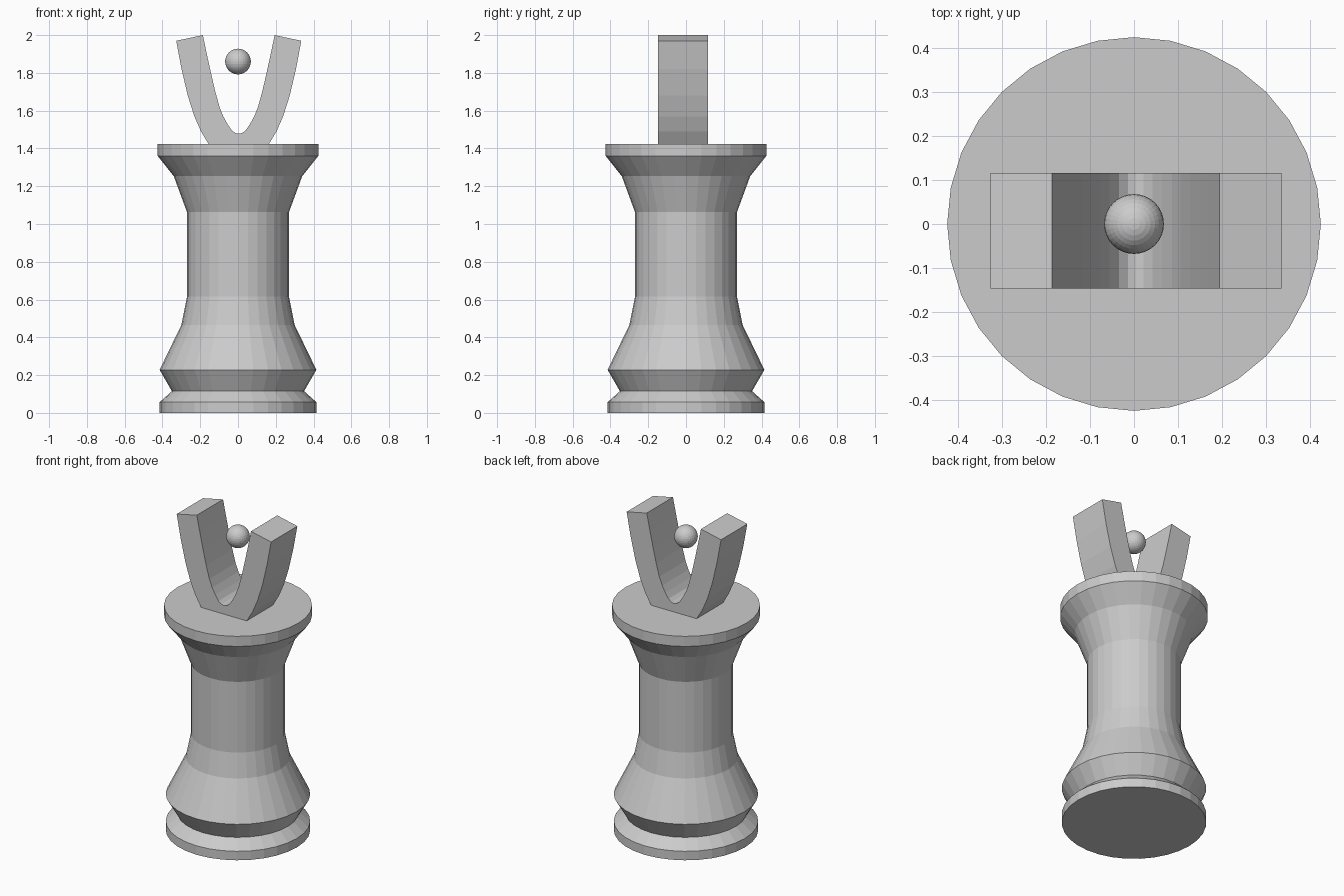
import bpy, bmesh, math

if "Cube" in bpy.data.objects:
    bpy.data.objects.remove(bpy.data.objects["Cube"])

grey = bpy.data.materials.new("light_grey")
grey.diffuse_color = (0.6, 0.6, 0.6, 1)
grey.use_nodes = True
grey.node_tree.nodes["Principled BSDF"].inputs["Base Color"].default_value = grey.diffuse_color


def finish(name, bm):
    bmesh.ops.recalc_face_normals(bm, faces=bm.faces[:])
    mesh = bpy.data.meshes.new(name)
    bm.to_mesh(mesh)
    bm.free()
    mesh.materials.append(grey)
    obj = bpy.data.objects.new(name, mesh)
    bpy.context.collection.objects.link(obj)
    return obj


def lathe(name, profile, sides=32):
    """Turn (radius, z) points around z and cap both ends."""
    bm = bmesh.new()
    rings = [[bm.verts.new((r * math.cos(2 * math.pi * i / sides),
                            r * math.sin(2 * math.pi * i / sides), z))
              for i in range(sides)] for r, z in profile]
    for a, b in zip(rings, rings[1:]):
        for i in range(sides):
            j = (i + 1) % sides
            bm.faces.new((a[i], a[j], b[j], b[i]))
    bm.faces.new(rings[0][::-1])
    bm.faces.new(rings[-1])
    return finish(name, bm)


# Turned body with foot, waist and flared collar
lathe("turned_body", [
    (0.415, 0.0), (0.415, 0.057), (0.35, 0.115), (0.415, 0.228),
    (0.30, 0.465), (0.27, 0.615), (0.27, 1.063), (0.34, 1.253),
    (0.425, 1.36), (0.425, 1.424)])

# U-shaped fork: half outlines from tip to bottom, mirrored and extruded in y
inner = [(0.19, 2.0), (0.168, 1.895), (0.145, 1.79), (0.124, 1.7), (0.102, 1.62),
         (0.082, 1.57), (0.06, 1.53), (0.038, 1.497), (0.018, 1.482), (0.0, 1.478)]
outer = [(0.331, 1.97), (0.303, 1.82), (0.27, 1.68), (0.235, 1.57),
         (0.2, 1.49), (0.16, 1.424), (0.0, 1.424)]
cx = 0.004


def strip(points):
    """Full curve from left tip to right tip."""
    return [(cx - x, z) for x, z in points] + [(cx + x, z) for x, z in points[-2::-1]]


bm = bmesh.new()
outline = strip(inner) + strip(outer)[::-1]
face = bm.faces.new([bm.verts.new((x, -0.147, z)) for x, z in outline])
ext = bmesh.ops.extrude_face_region(bm, geom=[face])
bmesh.ops.translate(bm, vec=(0, 0.263, 0),
                    verts=[g for g in ext["geom"] if isinstance(g, bmesh.types.BMVert)])
finish("fork", bm)

# Small ball floating between the prongs
bm = bmesh.new()
bmesh.ops.create_uvsphere(bm, u_segments=32, v_segments=16, radius=0.068)
bmesh.ops.translate(bm, vec=(0, 0, 1.86), verts=bm.verts[:])
finish("ball", bm)
